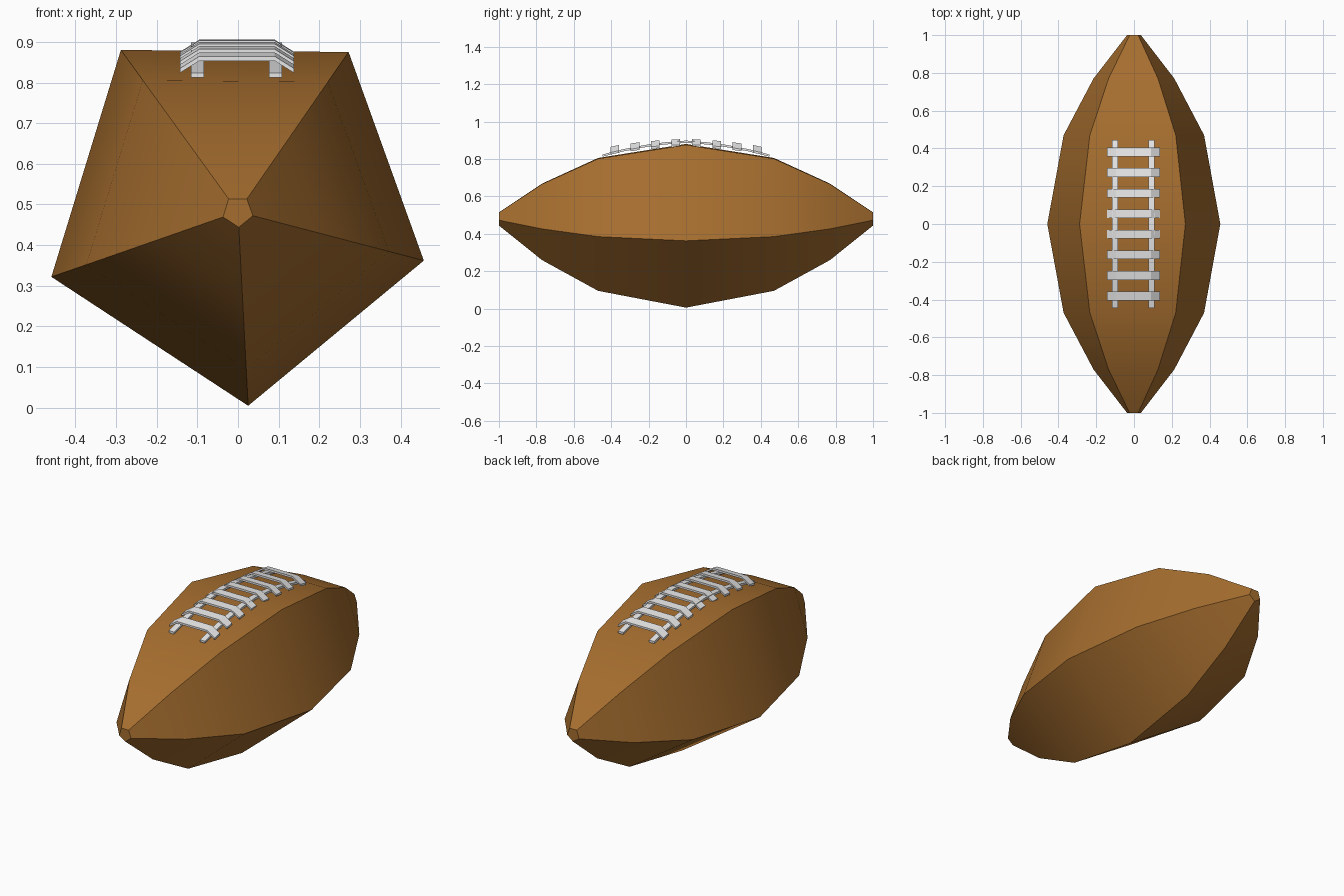
import bpy, math

if "Cube" in bpy.data.objects:
    bpy.data.objects.remove(bpy.data.objects["Cube"])


def material(name, rgb):
    m = bpy.data.materials.new(name)
    m.diffuse_color = (*rgb, 1)
    m.use_nodes = True
    m.node_tree.nodes["Principled BSDF"].inputs["Base Color"].default_value = m.diffuse_color
    return m


LEATHER = material("brown leather", (0.38, 0.155, 0.028))
LACE = material("white lace", (0.8, 0.8, 0.8))


def build(name, verts, faces, mat):
    me = bpy.data.meshes.new(name)
    me.from_pydata(verts, [], faces)
    me.materials.append(mat)
    ob = bpy.data.objects.new(name, me)
    bpy.context.collection.objects.link(ob)
    bpy.ops.object.select_all(action='DESELECT')
    ob.select_set(True)
    bpy.context.view_layer.objects.active = ob
    bpy.ops.object.mode_set(mode='EDIT')
    bpy.ops.mesh.select_all(action='SELECT')
    bpy.ops.mesh.normals_make_consistent(inside=False)
    bpy.ops.object.mode_set(mode='OBJECT')
    bpy.ops.object.shade_smooth_by_angle(angle=math.radians(30))
    return ob


def loft(name, rings, mat):
    n = len(rings[0])
    verts = [v for r in rings for v in r]
    faces = [(k * n + i, k * n + (i + 1) % n, (k + 1) * n + (i + 1) % n, (k + 1) * n + i)
             for k in range(len(rings) - 1) for i in range(n)]
    faces += [tuple(range(n)), tuple(range(len(verts) - n, len(verts)))]
    return build(name, verts, faces, mat)


# ball body: five-sided section scaled along y
ZC = 0.482
SECTION = [(-0.288, 0.398), (0.272, 0.393), (0.457, -0.12), (0.025, -0.477), (-0.459, -0.16)]
HALF = [(0, 1), (0.47, 0.812), (0.77, 0.467), (1, 0.08)]
stations = [(-y, s) for y, s in HALF[:0:-1]] + HALF
loft("ball_body", [[(x * s, y, ZC + z * s) for x, z in SECTION] for y, s in stations], LEATHER)


# lace rails running along the top
def rail_top(y):
    return 0.898 - 0.05 * abs(y) - 0.26 * y * y


for side, cx in (("left", -0.1), ("right", 0.092)):
    rings = []
    for k in range(-4, 5):
        y = k * 0.1115
        t, w, h = rail_top(y), 0.016, 0.012
        rings.append([(cx - w, y, t - h), (cx + w, y, t - h), (cx + w, y, t), (cx - w, y, t)])
    loft(side + "_lace_rail", rings, LACE)

# crossing laces: flat bands with ends bent down
BAND = [(-0.143, -0.03), (-0.095, 0), (0.09, 0), (0.138, -0.03)]
for i in range(8):
    cy = (i - 3.5) * 0.109
    top = 0.906 - 0.02 * abs(cy) - 0.2 * cy * cy
    slope = -0.02 * math.copysign(1, cy) - 0.5 * cy
    d, h = 0.023, 0.011
    rings = []
    for x, dz in BAND:
        z = top + dz
        rings.append([(x, cy - d, z - d * slope - h), (x, cy + d, z + d * slope - h),
                      (x, cy + d, z + d * slope), (x, cy - d, z - d * slope)])
    loft("cross_lace_%d" % (i + 1), rings, LACE)
